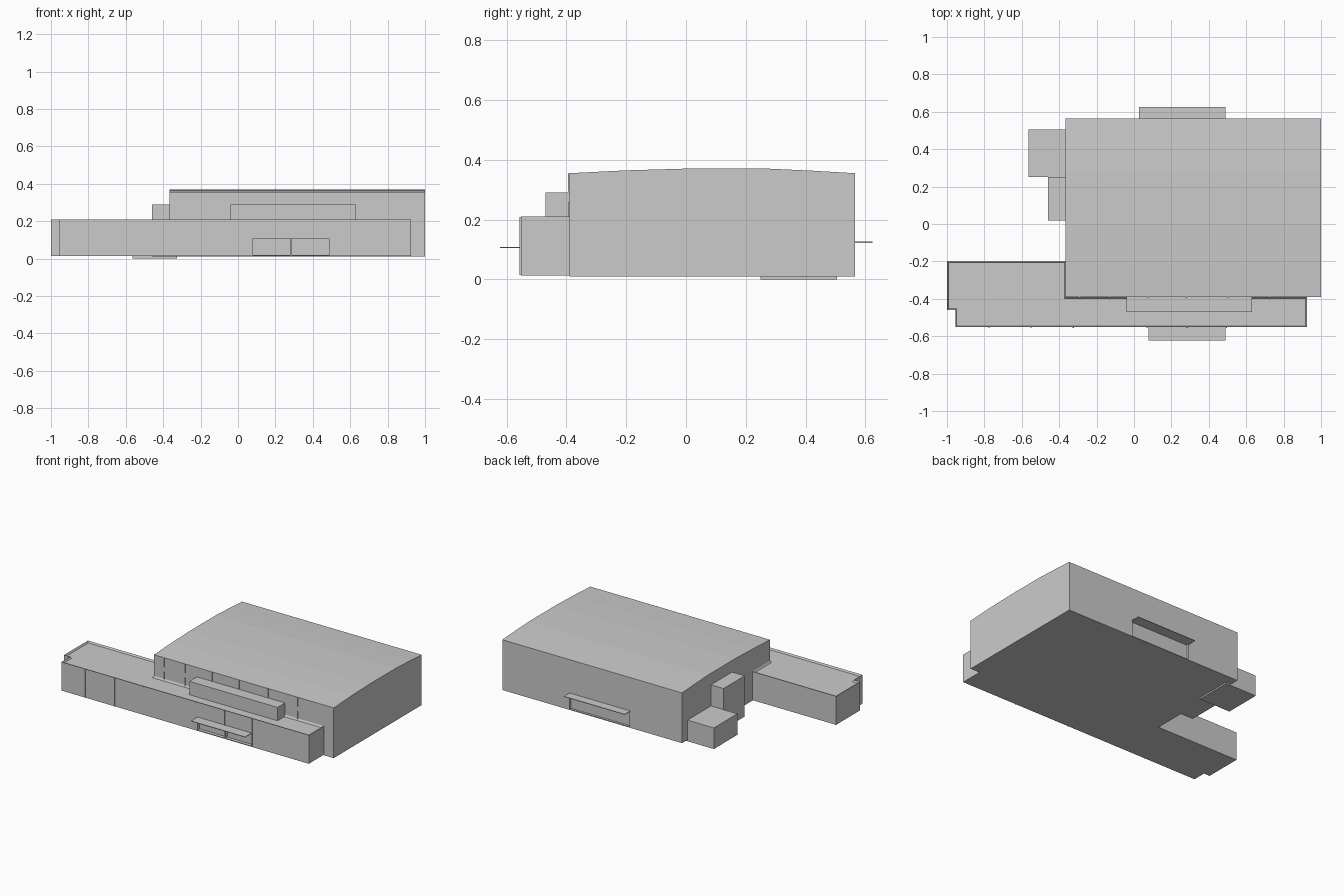
import bpy, bmesh

if "Cube" in bpy.data.objects:
    bpy.data.objects.remove(bpy.data.objects["Cube"])


def finish(bm, name):
    bmesh.ops.recalc_face_normals(bm, faces=bm.faces)
    mesh = bpy.data.meshes.new(name)
    bm.to_mesh(mesh)
    bm.free()
    ob = bpy.data.objects.new(name, mesh)
    bpy.context.collection.objects.link(ob)
    return ob


def extrude(name, points, vec, rim=None):
    """Extrude a closed outline; rim=(width, depth) sinks the top face."""
    bm = bmesh.new()
    base = bm.faces.new([bm.verts.new(p) for p in points])
    ext = bmesh.ops.extrude_face_region(bm, geom=[base], use_keep_orig=True)
    verts = [g for g in ext["geom"] if isinstance(g, bmesh.types.BMVert)]
    bmesh.ops.translate(bm, verts=verts, vec=vec)
    bmesh.ops.recalc_face_normals(bm, faces=bm.faces)
    if rim:
        top = max(bm.faces, key=lambda f: f.calc_center_median().z)
        bmesh.ops.inset_region(bm, faces=[top], thickness=rim[0], use_even_offset=True)
        bmesh.ops.translate(bm, verts=top.verts, vec=(0, 0, -rim[1]))
    return finish(bm, name)


def box(name, x0, x1, y0, y1, z0, z1):
    return extrude(name, [(x0, y0, z0), (x1, y0, z0), (x1, y1, z0), (x0, y1, z0)],
                   (0, 0, z1 - z0))


def cut(ob, cutter):
    mod = ob.modifiers.new("opening", "BOOLEAN")
    mod.operation = "DIFFERENCE"
    mod.solver = "EXACT"
    mod.object = cutter
    cutter.hide_render = True
    cutter.hide_viewport = True


# Main hall with a shallow faceted vault
profile = [(-0.39, 0.01), (0.565, 0.01), (0.565, 0.355), (0.42, 0.3635),
           (0.28, 0.37), (-0.01, 0.37), (-0.20, 0.3645), (-0.39, 0.355)]
hall = extrude("main_hall", [(-0.365, y, z) for y, z in profile], (1.365, 0, 0))

# Low front wing with parapet and stepped corner
outline = [(-1, -0.2), (-1, -0.46), (-0.955, -0.46), (-0.955, -0.552),
           (0.925, -0.552), (0.925, -0.39), (-0.365, -0.39), (-0.365, -0.2)]
wing = extrude("front_wing", [(x, y, 0.013) for x, y in outline],
               (0, 0, 0.197), rim=(0.007, 0.012))

# Clerestory box on the wing roof
box("roof_box", -0.04, 0.63, -0.47, -0.39, 0.198, 0.29)

# Side annexes
box("low_annex", -0.565, -0.325, 0.25, 0.505, 0.0, 0.145)
box("tall_annex", -0.46, -0.365, 0.02, 0.25, 0.01, 0.29)

# Recessed entrances, canopies and centre post
cut(wing, box("front_door_cutter", 0.08, 0.488, -0.60, -0.53, 0.018, 0.104))
cut(hall, box("back_door_cutter", 0.032, 0.488, 0.55, 0.60, 0.015, 0.122))
box("front_canopy", 0.078, 0.49, -0.622, -0.53, 0.104, 0.108)
box("back_canopy", 0.028, 0.49, 0.55, 0.625, 0.122, 0.126)
box("door_post", 0.28, 0.29, -0.552, -0.528, 0.013, 0.105)

# Thin vertical fins on the wing front
for x in (-0.775, -0.55, -0.325, 0.07, 0.285, 0.495):
    z0 = 0.108 if x == 0.285 else 0.015
    box("wing_fin", x - 0.003, x + 0.003, -0.557, -0.551, z0, 0.208)

# Fins on the hall front, split around the window band
for x in (-0.29, -0.13, 0.075, 0.28, 0.5, 0.725):
    for z0, z1 in ((0.2, 0.257), (0.293, 0.354)):
        box("hall_fin", x - 0.003, x + 0.003, -0.395, -0.389, z0, z1)
